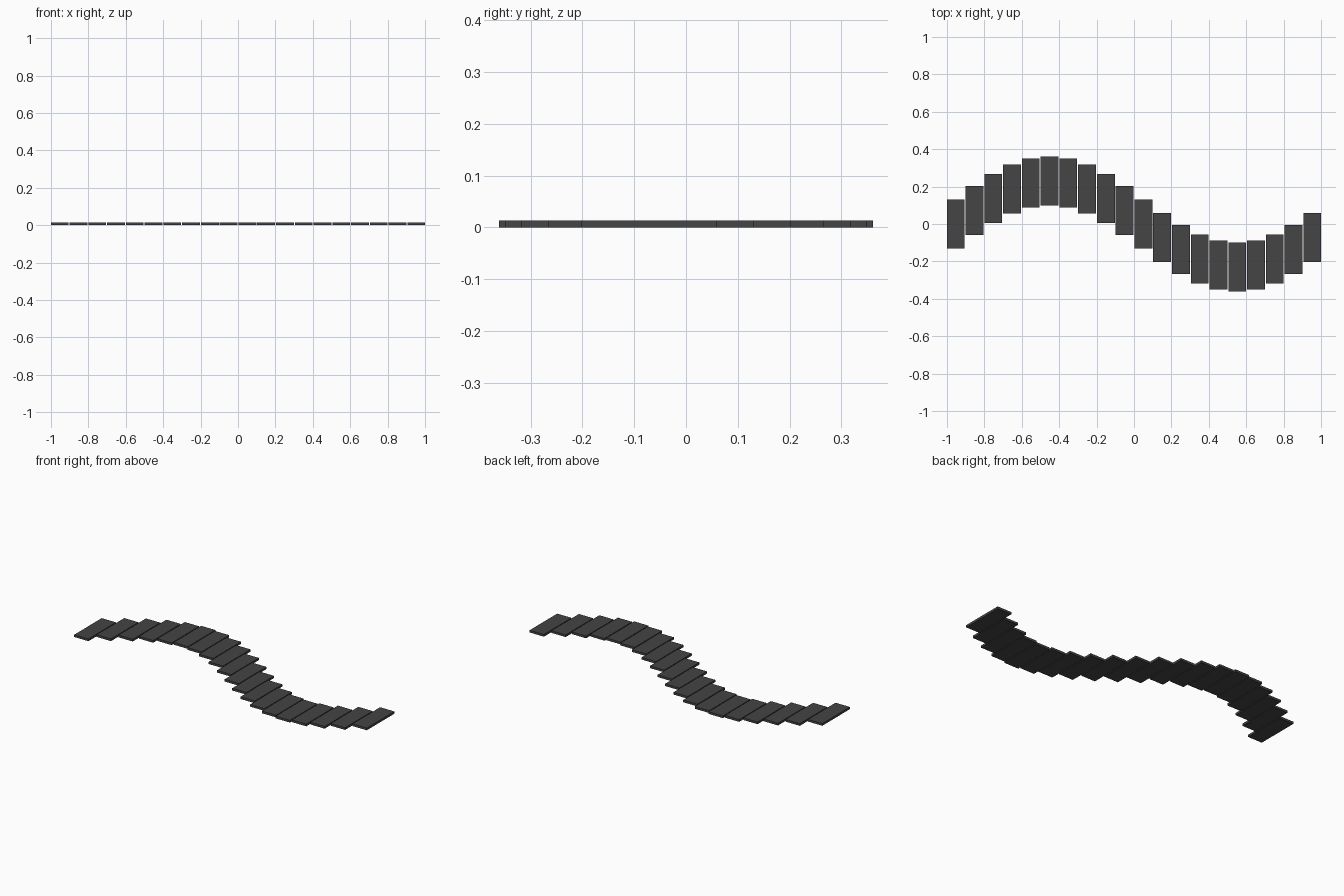
import bpy, math

if "Cube" in bpy.data.objects:
    bpy.data.objects.remove(bpy.data.objects["Cube"])

COUNT = 20
WIDTH, LENGTH, THICK = 0.095, 0.262, 0.0135   # plank size in x, y, z
PITCH = (2 - WIDTH) / (COUNT - 1)             # leaves a hairline gap between planks
SWING = 0.23                                  # sideways swing of the wavy path

mat = bpy.data.materials.new("dark grey")
mat.diffuse_color = (0.058, 0.058, 0.058, 1)
mat.use_nodes = True
mat.node_tree.nodes["Principled BSDF"].inputs["Base Color"].default_value = mat.diffuse_color

# Row of flat planks following one sine wave
for i in range(COUNT):
    x = -1 + WIDTH / 2 + i * PITCH
    y = SWING * math.sin(2 * math.pi * i / COUNT)
    bpy.ops.mesh.primitive_cube_add(size=1, location=(x, y, THICK / 2))
    plank = bpy.context.object
    plank.name = f"plank_{i + 1:02d}"
    plank.scale = (WIDTH, LENGTH, THICK)
    bpy.ops.object.transform_apply(location=False, rotation=False, scale=True)
    plank.data.materials.append(mat)
